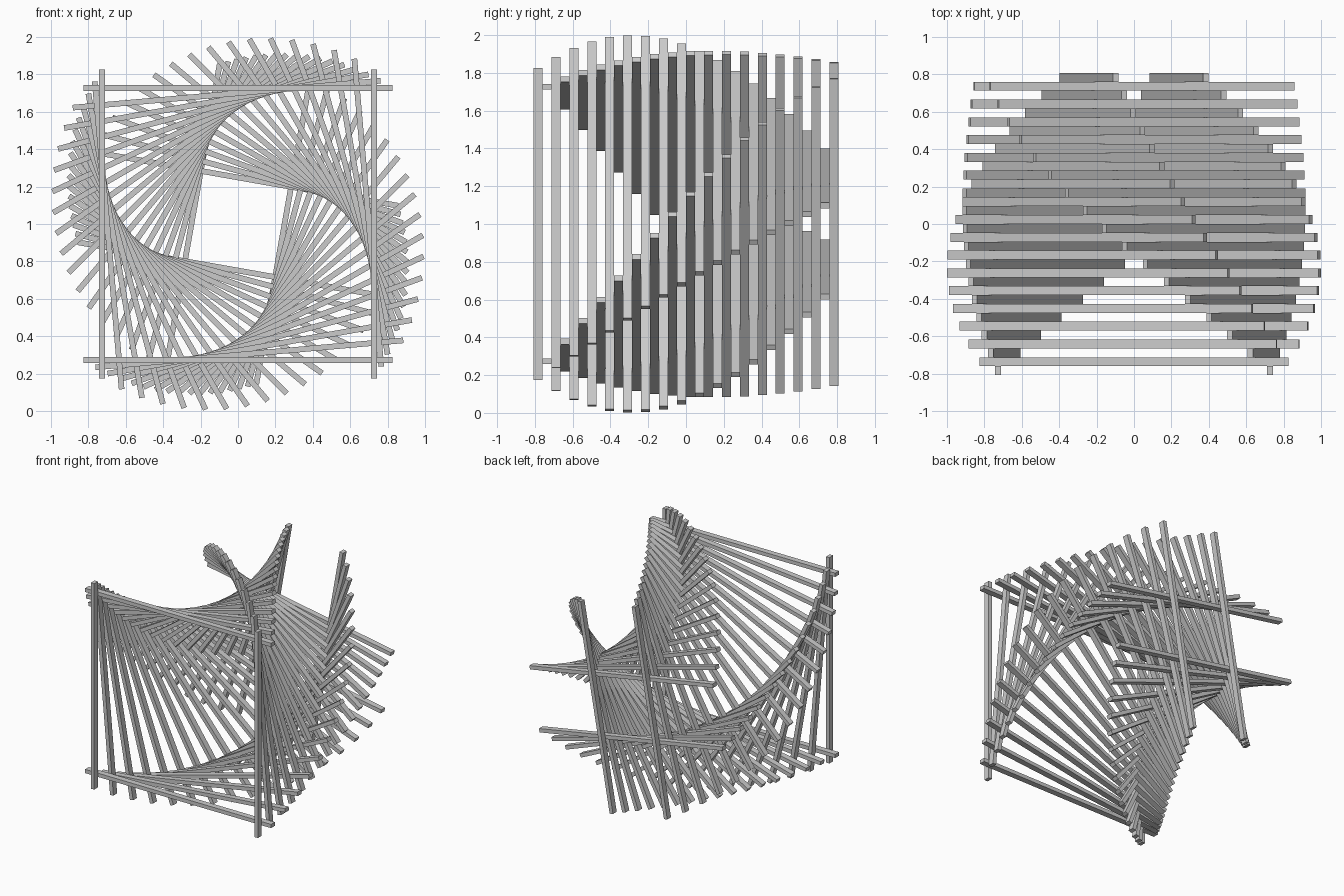
import bpy
import math
from mathutils import Matrix, Vector

cube = bpy.data.objects.get("Cube")
if cube:
    bpy.data.objects.remove(cube, do_unlink=True)

LENGTH, WIDTH, DEPTH = 1.652, 0.03, 0.0475
STEPS, TURN = 17, math.radians(5)
WIDE, NARROW = 0.727, 0.245

gray = bpy.data.materials.new("plain gray")
gray.use_nodes = True
color = (0.6, 0.6, 0.6, 1)
gray.diffuse_color = color
gray.node_tree.nodes["Principled BSDF"].inputs["Base Color"].default_value = color


def bar(name, y, angle, offset):
    """Bar along its own z, pushed sideways, then turned about the y axis."""
    bpy.ops.mesh.primitive_cube_add(size=1)
    ob = bpy.context.object
    ob.name = name
    ob.data.materials.append(gray)
    ob.data.transform(Matrix.Diagonal((WIDTH, DEPTH, LENGTH, 1)))
    # a negative turn about y is counter-clockwise seen from the front
    turn = Matrix.Rotation(-angle, 4, 'Y')
    ob.matrix_world = (Matrix.Translation((0, y, 1)) @ turn
                       @ Matrix.Translation(Vector((offset, 0, 0))))


# Each step is an upright pair with a crosswise pair behind it
for k in range(STEPS):
    spread = WIDE + (NARROW - WIDE) * k / (STEPS - 1)
    for layer, (kind, start) in enumerate((("upright", 0), ("cross", -math.pi / 2))):
        y = (2 * k + layer - STEPS + 0.5) * DEPTH
        for side, sign in (("a", -1), ("b", 1)):
            bar(f"{kind}_bar_{k + 1}_{side}", y, start + k * TURN, sign * spread)
